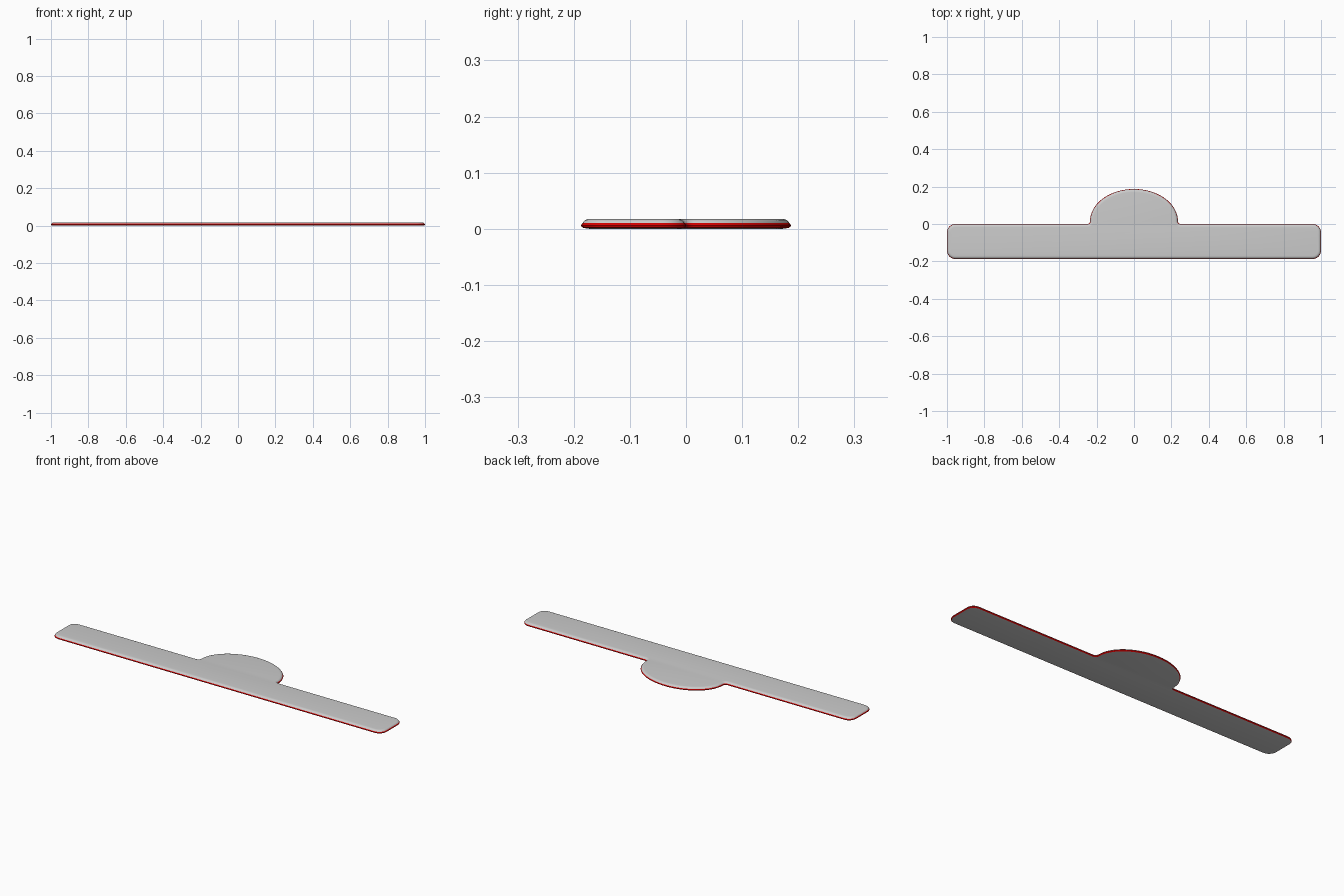
import bpy, bmesh, math
from mathutils import Vector

if "Cube" in bpy.data.objects:
    bpy.data.objects.remove(bpy.data.objects["Cube"])

HALF_L, HALF_W = 1.0, 0.187      # overall half length and half depth
CORNER, BUMP_RX = 0.045, 0.235   # bar corner radius, half width of the dome


def arc(cx, cy, rx, ry, a0, a1, n):
    return [Vector((cx + rx * math.cos(math.radians(a0 + (a1 - a0) * i / n)),
                    cy + ry * math.sin(math.radians(a0 + (a1 - a0) * i / n))))
            for i in range(n + 1)]


def outline():
    """Counter-clockwise outline: rounded bar with a half-ellipse on the back edge."""
    x, c, f = HALF_L - CORNER, CORNER, 0.014
    right = arc(x, -HALF_W + c, c, c, -90, 0, 8) + arc(x, -c, c, c, 0, 90, 8)
    # small fillet where the dome meets the bar
    right += arc(BUMP_RX + f, f, f, f, 270, 180, 5)
    left = [Vector((-p.x, p.y)) for p in reversed(right)]
    dome = arc(0, f, BUMP_RX, HALF_W - f, 0, 180, 48)[1:-1]
    return right + dome + left


def inset(pts, d):
    """Offset the outline inward by d with mitred corners."""
    out = []
    for i, p in enumerate(pts):
        a = (p - pts[i - 1]).normalized()
        b = (pts[(i + 1) % len(pts)] - p).normalized()
        na, nb = Vector((-a.y, a.x)), Vector((-b.y, b.x))
        out.append(p + (na + nb) * d / (1 + na.dot(nb)))
    return out


def loft(name, profile, cap_bottom=False, cap_top=False, color=None):
    """Sweep a profile of (inset, z) points around the outline."""
    pts, bm = outline(), bmesh.new()
    rings = [[bm.verts.new((p.x, p.y, z)) for p in inset(pts, d)] for d, z in profile]
    n = len(pts)
    for lo, hi in zip(rings, rings[1:]):
        for i in range(n):
            j = (i + 1) % n
            bm.faces.new((lo[i], lo[j], hi[j], hi[i]))
    if cap_bottom:
        bm.faces.new(rings[0][::-1])
    if cap_top:
        bm.faces.new(rings[-1])
    me = bpy.data.meshes.new(name)
    bm.to_mesh(me)
    bm.free()
    ob = bpy.data.objects.new(name, me)
    bpy.context.collection.objects.link(ob)
    if color:
        mat = bpy.data.materials.new(name)
        mat.diffuse_color = color
        mat.use_nodes = True
        mat.node_tree.nodes["Principled BSDF"].inputs["Base Color"].default_value = mat.diffuse_color
        me.materials.append(mat)
    bpy.ops.object.select_all(action='DESELECT')
    ob.select_set(True)
    bpy.context.view_layer.objects.active = ob
    bpy.ops.object.shade_smooth_by_angle(angle=math.radians(30))
    return ob


# Underside plate
loft("bottom_plate", [(0.014, 0.0), (0.004, 0.0015)], cap_bottom=True)
# Red band around the edge
loft("edge_trim", [(0.004, 0.0015), (0.001, 0.0035), (0.0, 0.006),
                   (0.001, 0.0085), (0.003, 0.010)], color=(0.7, 0.0, 0.0, 1))
# Upper plate with rounded rim
loft("top_plate", [(0.003, 0.010), (0.0045, 0.0130), (0.0075, 0.0155),
                   (0.012, 0.0172), (0.018, 0.0178)], cap_top=True)
